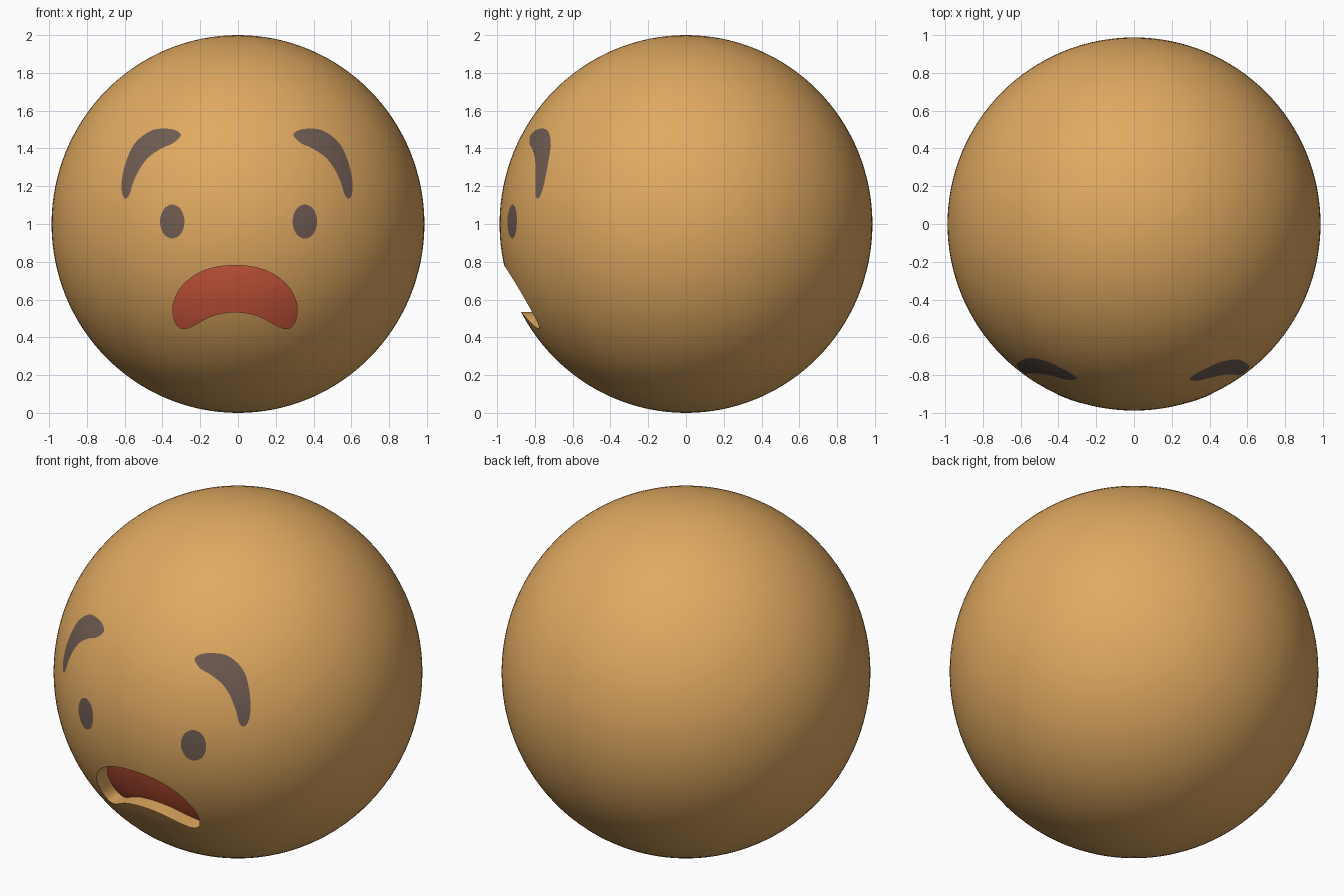
import bpy, bmesh
from mathutils import Vector

if "Cube" in bpy.data.objects:
    bpy.data.objects.remove(bpy.data.objects["Cube"])

R, RZ, DEPTH = 0.987, 1.0, 0.1      # body radii, mouth depth


def material(name, rgb):
    m = bpy.data.materials.new(name)
    m.diffuse_color = (*rgb, 1)
    m.use_nodes = True
    m.node_tree.nodes["Principled BSDF"].inputs["Base Color"].default_value = m.diffuse_color
    return m


SKIN = material("skin", (0.75, 0.40, 0.12))
DARK = material("dark_brown", (0.16, 0.107, 0.085))
RED = material("mouth_red", (0.68, 0.11, 0.05))


def on_ball(p, dy=0, scale=1):
    """Is point p on the body surface shifted by dy?"""
    q = Vector((p.x / R, (p.y - dy) / R, (p.z - 1) / RZ))
    return abs(q.length - scale) < 0.006


def link(name, bm, mats):
    me = bpy.data.meshes.new(name)
    bm.to_mesh(me)
    bm.free()
    for m in mats:
        me.materials.append(m)
    ob = bpy.data.objects.new(name, me)
    bpy.context.collection.objects.link(ob)
    return ob


def ball(name, mats, dy=0, scale=1):
    bm = bmesh.new()
    bmesh.ops.create_uvsphere(bm, u_segments=128, v_segments=64, radius=1)
    for v in bm.verts:
        v.co = Vector((v.co.x * R, v.co.y * R, v.co.z * RZ)) * scale + Vector((0, dy, 1))
    for f in bm.faces:
        f.smooth = True
    return link(name, bm, mats)


def smooth_loop(pts, n=4):
    """Closed Catmull-Rom curve through the points."""
    out, k = [], len(pts)
    for i in range(k):
        a, b, c, d = (Vector(pts[(i + j) % k]) for j in (-1, 0, 1, 2))
        for s in range(n):
            t = s / n
            out.append(0.5 * (2 * b + (c - a) * t + (2 * a - 5 * b + 4 * c - d) * t ** 2
                              + (3 * b - a - 3 * c + d) * t ** 3))
    return out


def prism(outline, y0=-1.3, y1=-0.5):
    bm = bmesh.new()
    f = bm.faces.new([bm.verts.new((p.x, y0, p.y)) for p in outline])
    ext = bmesh.ops.extrude_face_region(bm, geom=[f], use_keep_orig=True)
    bmesh.ops.translate(bm, vec=(0, y1 - y0, 0),
                        verts=[g for g in ext["geom"] if isinstance(g, bmesh.types.BMVert)])
    bmesh.ops.recalc_face_normals(bm, faces=bm.faces)
    ob = link("cutter", bm, [])
    ob.hide_render = True
    return ob


def boolean(ob, cutter, op):
    mod = ob.modifiers.new("cut", 'BOOLEAN')
    mod.operation, mod.object, mod.solver = op, cutter, 'EXACT'
    bpy.context.view_layer.objects.active = ob
    bpy.ops.object.modifier_apply(modifier=mod.name)
    bpy.data.objects.remove(cutter)


def patch(name, outline):
    """Painted mark: the piece of a slightly larger ball inside the outline."""
    s = 1.002
    ob = ball(name, [DARK], scale=s)
    boolean(ob, prism(outline), 'INTERSECT')
    bm = bmesh.new()
    bm.from_mesh(ob.data)
    bad = [f for f in bm.faces if not all(on_ball(v.co, 0, s) for v in f.verts)
           or f.calc_center_median().y > -0.55]
    bmesh.ops.delete(bm, geom=bad, context='FACES')
    bm.to_mesh(ob.data)
    bm.free()


# body with mouth cavity whose back follows the ball
half = [(0.078, 0.775), (0.162, 0.754), (0.237, 0.712), (0.289, 0.659), (0.321, 0.595),
        (0.329, 0.537), (0.316, 0.479), (0.289, 0.450), (0.252, 0.449), (0.210, 0.468),
        (0.141, 0.505), (0.078, 0.526)]
mouth = [(0, 0.78)] + half + [(0, 0.534)] + [(-x, z) for x, z in reversed(half)]
mouth = [(x - 0.016, z) for x, z in mouth]
cutter = prism(smooth_loop(mouth))
boolean(cutter, ball("mouth_back", [], dy=DEPTH), 'DIFFERENCE')
body = ball("body", [SKIN, RED])
boolean(body, cutter, 'DIFFERENCE')
for p in body.data.polygons:
    c = p.center
    inside = c.y < -0.5 and abs(c.x) < 0.4 and c.z < 0.85 and on_ball(c, DEPTH)
    p.material_index = 1 if inside else 0
    p.use_smooth = True
bpy.ops.object.select_all(action='DESELECT')
body.select_set(True)
bpy.context.view_layer.objects.active = body
bpy.ops.object.shade_smooth_by_angle(angle=0.6)

# eyes and eyebrows
brow = [(0.295, 1.479), (0.332, 1.500), (0.395, 1.505), (0.448, 1.495), (0.506, 1.458),
        (0.554, 1.400), (0.591, 1.304), (0.607, 1.214), (0.602, 1.156), (0.586, 1.135),
        (0.565, 1.156), (0.543, 1.225), (0.506, 1.299), (0.459, 1.357), (0.395, 1.400),
        (0.337, 1.426), (0.300, 1.458)]
eye = [(0.351, 1.103), (0.397, 1.077), (0.416, 1.013), (0.397, 0.949),
       (0.351, 0.923), (0.305, 0.949), (0.286, 1.013), (0.305, 1.077)]
for side, s in (("right", 1), ("left", -1)):
    patch(side + "_eyebrow", smooth_loop([(s * (x + 0.005) - 0.005, z) for x, z in brow]))
    patch(side + "_eye", smooth_loop([(s * x + 0.003, z) for x, z in eye], 6))
